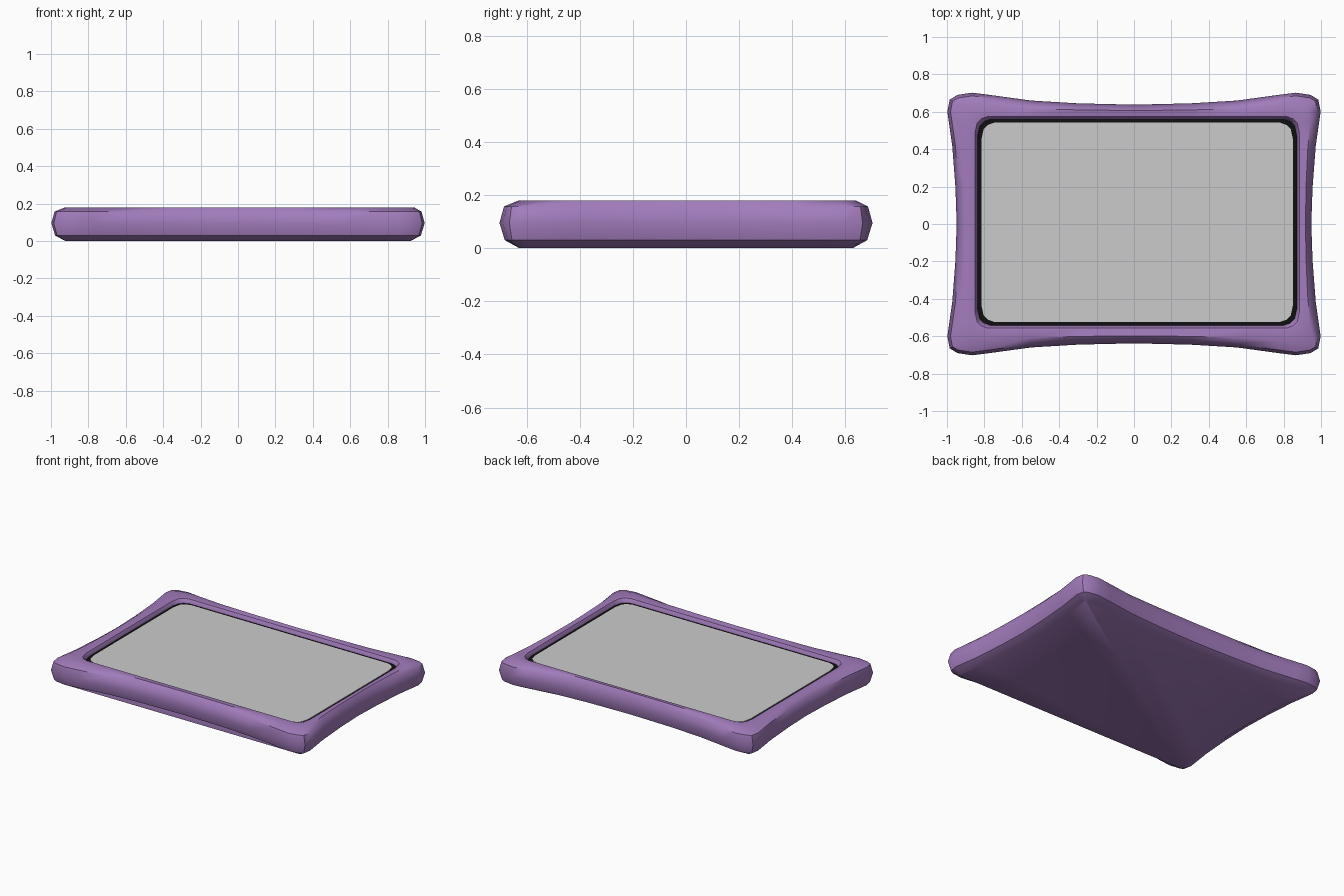
import bpy, bmesh
from mathutils import Vector

if "Cube" in bpy.data.objects:
    bpy.data.objects.remove(bpy.data.objects["Cube"])


def mirror_quarter(q):
    # q runs from the +x axis to the +y axis; returns the full closed loop
    right = q[:-1]
    loop = list(right) + [q[-1]]
    loop += [(-x, y) for x, y in reversed(right)]
    loop += [(-x, -y) for x, y in q[1:]]
    loop += [(x, -y) for x, y in reversed(q[1:-1])]
    return loop


def rounded(a, b, cx=0.017, cy=0.009):
    # rectangle with clipped round corners, same point count as the outline
    q = [(a, 0), (a, .2), (a, .36), (a, b - .09), (a - .012, b - .035), (a - .035, b - .012),
         (a - .07, b), (a - .14, b), (.6, b), (.3, b), (0, b)]
    return [(x + cx, y + cy) for x, y in mirror_quarter(q)]


def inset(loop, d):
    out = []
    n = len(loop)
    for i, p in enumerate(loop):
        t = (Vector(loop[(i + 1) % n]) - Vector(loop[i - 1])).normalized()
        out.append((p[0] - t.y * d, p[1] + t.x * d))
    return out


def lerp(a, b, t):
    return [(p[0] + (q[0] - p[0]) * t, p[1] + (q[1] - p[1]) * t) for p, q in zip(a, b)]


def loft(name, rings, color=None, angle=0.6):
    bm = bmesh.new()
    vs = [[bm.verts.new((x, y, z)) for x, y in loop] for loop, z in rings]
    n = len(vs[0])
    for a, b in zip(vs, vs[1:]):
        for i in range(n):
            j = (i + 1) % n
            bm.faces.new((a[i], a[j], b[j], b[i]))
    bm.faces.new(list(reversed(vs[0])))
    bm.faces.new(vs[-1])
    bmesh.ops.recalc_face_normals(bm, faces=bm.faces)
    me = bpy.data.meshes.new(name)
    bm.to_mesh(me)
    bm.free()
    ob = bpy.data.objects.new(name, me)
    bpy.context.collection.objects.link(ob)
    if color:
        mat = bpy.data.materials.new(name + "_material")
        mat.diffuse_color = color
        mat.use_nodes = True
        mat.node_tree.nodes["Principled BSDF"].inputs["Base Color"].default_value = mat.diffuse_color
        me.materials.append(mat)
    bpy.ops.object.select_all(action='DESELECT')
    ob.select_set(True)
    bpy.context.view_layer.objects.active = ob
    bpy.ops.object.shade_smooth_by_angle(angle=angle)
    return ob


# Pinched outline with flared corners
outline = mirror_quarter([(.948, 0), (.955, .2), (.972, .42), (.998, .6), (.985, .665), (.945, .69),
                          (.865, .702), (.77, .69), (.55, .66), (.3, .645), (0, .638)])

# Protective bumper case with a recessed tray
lip = rounded(.868, .566)
wall = rounded(.854, .551)
loft("bumper_case", [
    (inset(outline, .075), 0), (inset(outline, .02), .03), (outline, .095),
    (inset(outline, .017), .157), (lerp(outline, lip, .5), .18),
    (lip, .174), (wall, .15), (wall, .12)], (.36, .2, .5, 1), 0.75)

# Black bezel plate
loft("bezel", [(wall, .115), (wall, .15)], (.005, .005, .005, 1))

# Grey screen
screen = rounded(.833, .533)
loft("screen", [(screen, .12), (screen, .154)])
